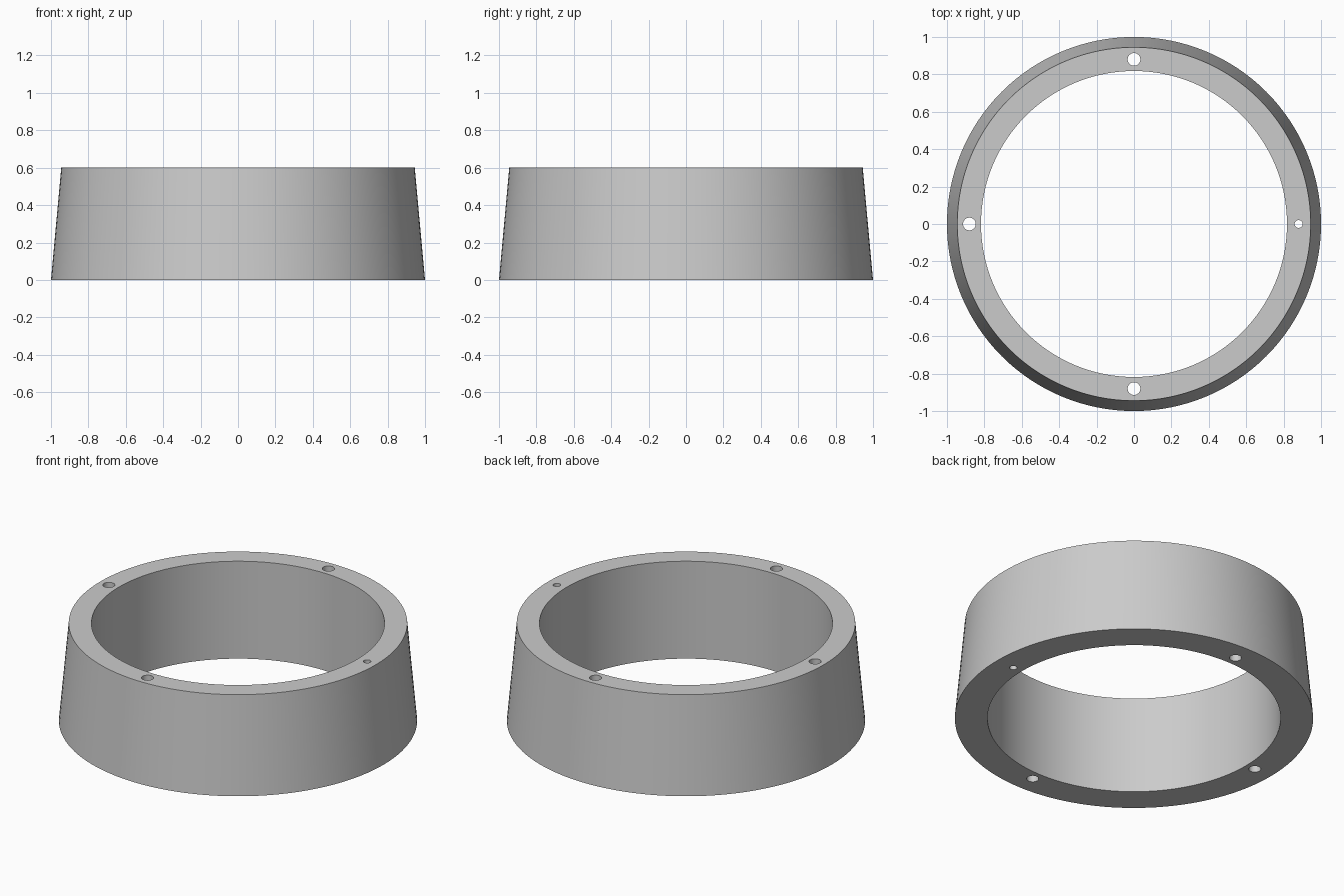
import bpy
import math

cube = bpy.data.objects.get("Cube")
if cube:
    bpy.data.objects.remove(cube, do_unlink=True)

HEIGHT = 0.6

# Single grey material
grey = bpy.data.materials.new("grey")
grey.use_nodes = True
colour = (0.6, 0.6, 0.6, 1)
grey.diffuse_color = colour
for node in grey.node_tree.nodes:
    if node.type == 'BSDF_PRINCIPLED':
        node.inputs["Base Color"].default_value = colour

# Tapered outer body
bpy.ops.mesh.primitive_cone_add(vertices=128, radius1=1, radius2=0.945,
                                depth=HEIGHT, location=(0, 0, HEIGHT / 2))
ring = bpy.context.object
ring.name = "tapered_ring"
ring.data.materials.append(grey)


def drill(name, x, y, radius, sides):
    """Cut a vertical round hole through the ring."""
    bpy.ops.mesh.primitive_cylinder_add(vertices=sides, radius=radius, depth=HEIGHT * 2,
                                        location=(x, y, HEIGHT / 2))
    cutter = bpy.context.object
    cutter.name = name
    cutter.hide_render = True
    cutter.data.materials.append(grey)
    mod = ring.modifiers.new(name, 'BOOLEAN')
    mod.operation = 'DIFFERENCE'
    mod.solver = 'EXACT'
    mod.object = cutter
    bpy.ops.object.select_all(action='DESELECT')
    bpy.context.view_layer.objects.active = ring
    ring.select_set(True)
    bpy.ops.object.modifier_apply(modifier=name)
    bpy.data.objects.remove(cutter, do_unlink=True)


# Central bore, then three bolt holes and one smaller pin hole
drill("bore", 0, 0, 0.818, 128)
for i in range(4):
    angle = i * math.pi / 2
    drill("rim_hole", 0.88 * math.cos(angle), 0.88 * math.sin(angle),
          0.021 if i == 0 else 0.034, 32)

bpy.ops.object.shade_smooth_by_angle(angle=math.radians(30))
